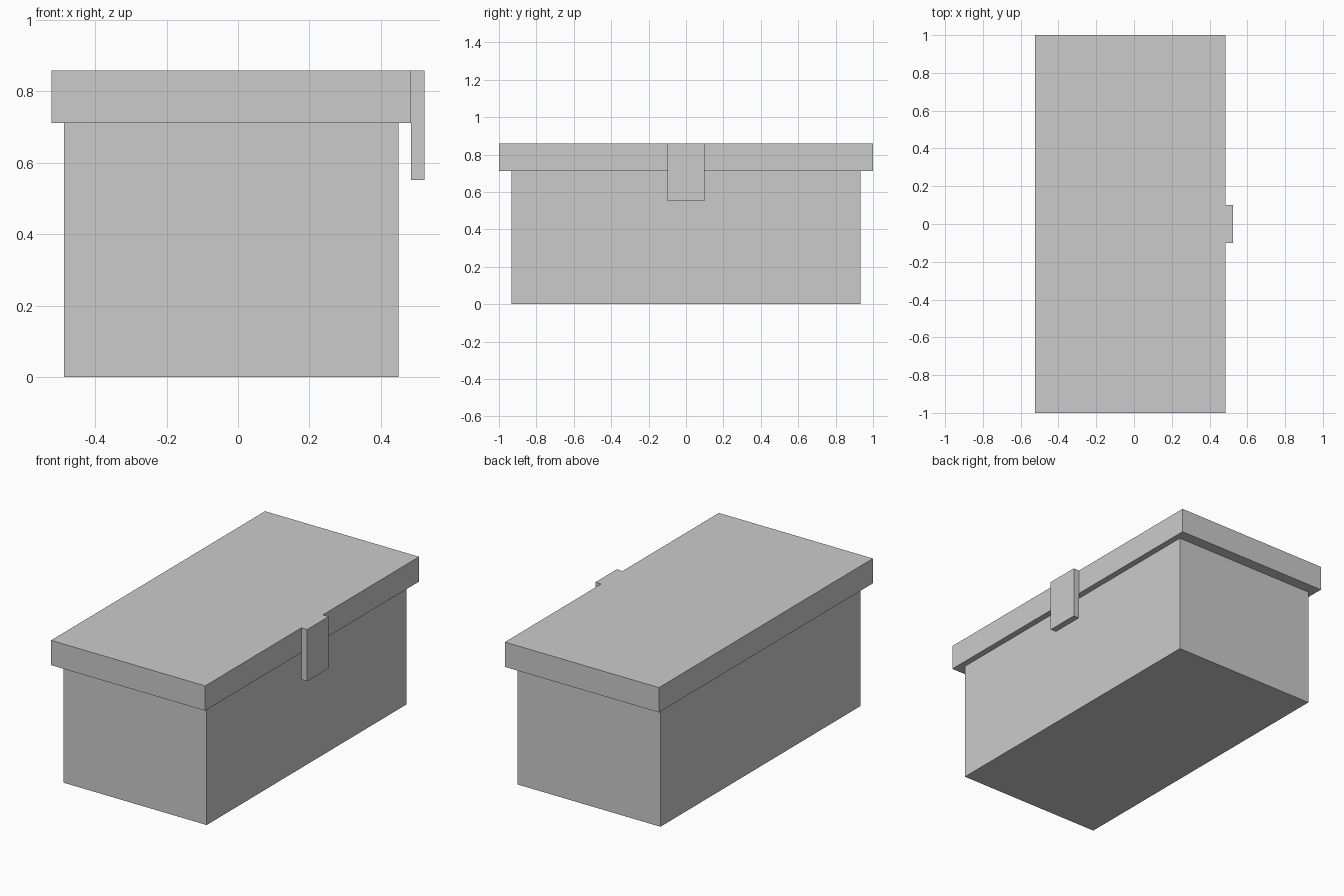
import bpy

if "Cube" in bpy.data.objects:
    bpy.data.objects.remove(bpy.data.objects["Cube"])


def box(name, lo, hi):
    """Axis-aligned box between two corners."""
    centre = [(a + b) / 2 for a, b in zip(lo, hi)]
    bpy.ops.mesh.primitive_cube_add(size=1, location=centre)
    obj = bpy.context.object
    obj.name = name
    obj.scale = [b - a for a, b in zip(lo, hi)]
    bpy.ops.object.transform_apply(location=False, rotation=False, scale=True)
    return obj


LID_BOTTOM, LID_TOP = 0.711, 0.858

# chest body
box("chest_body", (-0.487, -0.934, 0), (0.449, 0.934, LID_BOTTOM))
# overhanging lid
box("lid", (-0.523, -1, LID_BOTTOM), (0.485, 1, LID_TOP))
# latch hanging from the lid edge on the +x side
box("latch", (0.485, -0.1, 0.552), (0.523, 0.1, LID_TOP))
